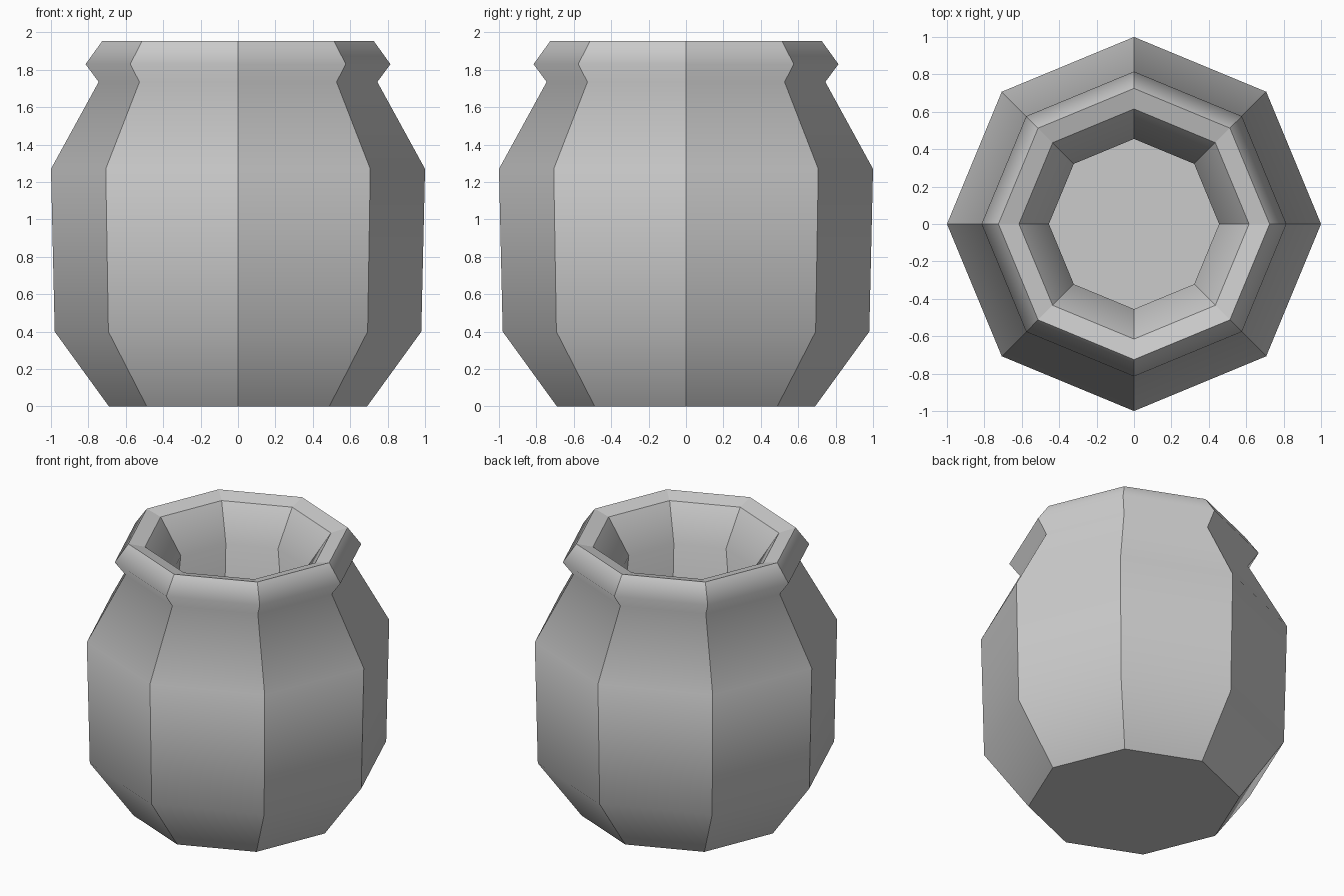
import bpy, bmesh
from math import cos, sin, tau

cube = bpy.data.objects.get("Cube")
if cube:
    bpy.data.objects.remove(cube, do_unlink=True)

SIDES = 8

# Single clay colour
clay = bpy.data.materials.new("light_grey_clay")
clay.use_nodes = True
colour = (0.6, 0.6, 0.6, 1)
clay.diffuse_color = colour
clay.node_tree.nodes["Principled BSDF"].inputs["Base Color"].default_value = colour

# Jar section: radius, height, whether the ring is a hard edge
profile = [
    (0.69, 0.0, True),      # base
    (0.98, 0.4, False),     # lower belly
    (1.0, 1.27, False),     # shoulder
    (0.745, 1.735, False),  # neck
    (0.815, 1.83, False),   # rim bulge
    (0.725, 1.955, True),   # rim top
    (0.615, 1.925, True),   # mouth
    (0.455, 1.69, False),   # inner neck
    (0.62, 0.1, True),      # inner floor
]

bm = bmesh.new()
rings = [[bm.verts.new((r * cos(tau * i / SIDES), r * sin(tau * i / SIDES), z))
          for i in range(SIDES)] for r, z, _ in profile]

# Walls
for low, high in zip(rings, rings[1:]):
    for i in range(SIDES):
        j = (i + 1) % SIDES
        bm.faces.new((low[i], low[j], high[j], high[i]))

# Underside and inner floor
bm.faces.new(rings[0][::-1])
bm.faces.new(rings[-1])

# Smooth up each panel, crisp between panels and along hard rings
for face in bm.faces:
    face.smooth = True
for ring, (_, _, hard) in zip(rings, profile):
    for i in range(SIDES):
        bm.edges.get((ring[i], ring[(i + 1) % SIDES])).smooth = not hard
for low, high in zip(rings, rings[1:]):
    for a, b in zip(low, high):
        bm.edges.get((a, b)).smooth = False

mesh = bpy.data.meshes.new("jar")
bm.to_mesh(mesh)
bm.free()
mesh.materials.append(clay)
jar = bpy.data.objects.new("jar", mesh)
bpy.context.collection.objects.link(jar)
